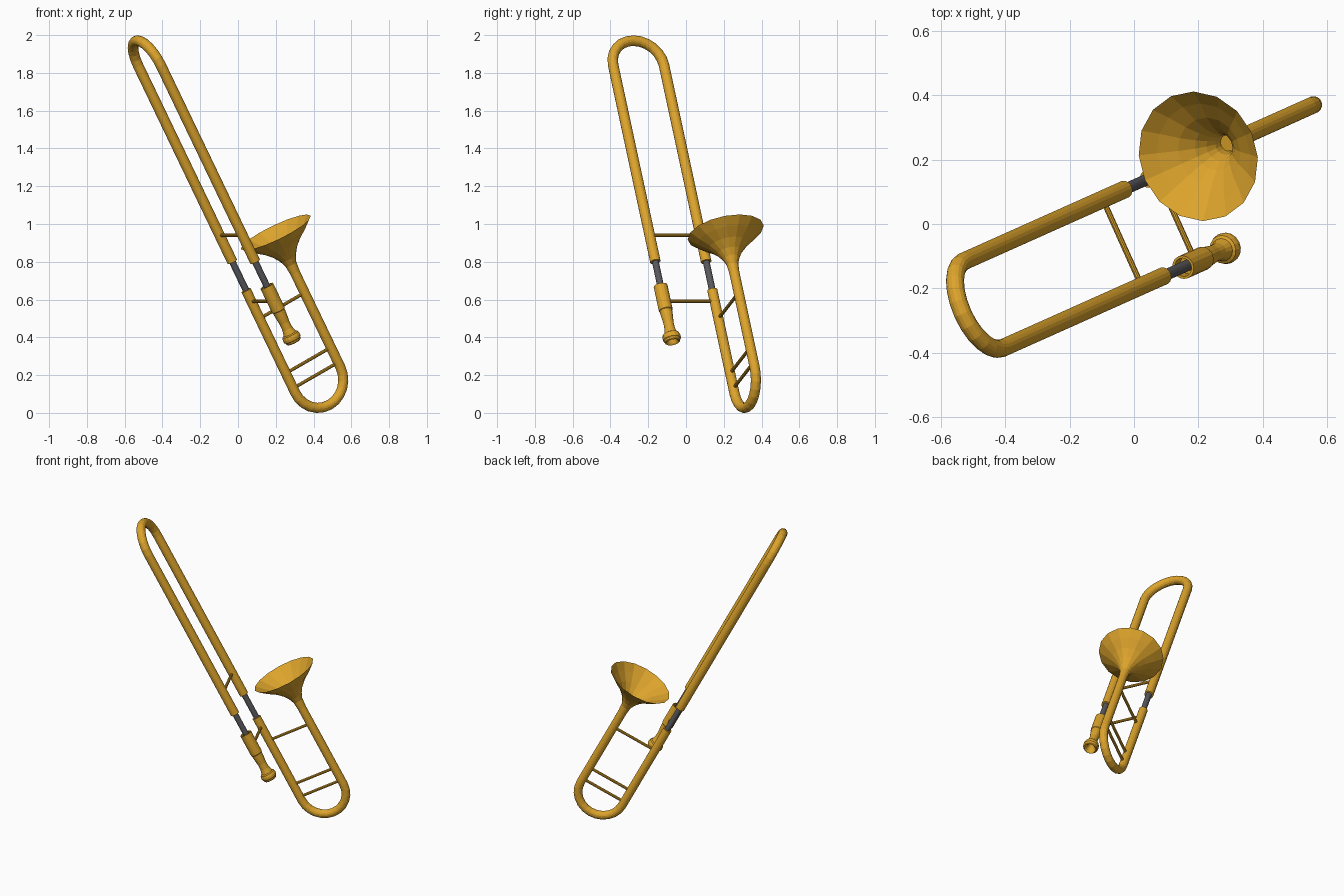
import bpy, math
from mathutils import Matrix, Vector

if "Cube" in bpy.data.objects:
    bpy.data.objects.remove(bpy.data.objects["Cube"])

# Instrument frame: X across the slide, Y towards the bell, Z along the tubes
u = Vector((-0.425, -0.19, 0.885)).normalized()
s = Vector((0.41, -0.912, 0))
s = (s - u * s.dot(u)).normalized()
n = u.cross(s)
ORIGIN = Vector((-0.03, 0.107, 0.80))
FRAME = Matrix.Translation(ORIGIN) @ Matrix((s, n, u)).transposed().to_4x4()
W = 0.295


def material(name, color):
    m = bpy.data.materials.new(name)
    m.diffuse_color = color
    m.use_nodes = True
    m.node_tree.nodes["Principled BSDF"].inputs["Base Color"].default_value = m.diffuse_color
    return m


GOLD = material("brass", (0.72, 0.37, 0.025, 1))
GREY = material("steel", (0.1, 0.1, 0.11, 1))


def add(name, verts, faces, mat):
    me = bpy.data.meshes.new(name)
    me.from_pydata([FRAME @ Vector(v) for v in verts], [], faces)
    me.materials.append(mat)
    ob = bpy.data.objects.new(name, me)
    bpy.context.collection.objects.link(ob)
    return ob


def skin(name, rings, mat, caps):
    k = len(rings[0])
    faces = [(i * k + j, i * k + (j + 1) % k, (i + 1) * k + (j + 1) % k, (i + 1) * k + j)
             for i in range(len(rings) - 1) for j in range(k)]
    if caps:
        last = (len(rings) - 1) * k
        faces += [tuple(reversed(range(k))), tuple(range(last, last + k))]
    return add(name, [v for r in rings for v in r], faces, mat)


def tube(name, path, r, mat=GOLD, sides=16, normal=(0, 1, 0)):
    """Sweep a circle along a planar path; normal is the plane's normal."""
    pts, nv, rings = [Vector(p) for p in path], Vector(normal), []
    for i, p in enumerate(pts):
        t = (pts[min(i + 1, len(pts) - 1)] - pts[max(i - 1, 0)]).normalized()
        if 0 < i < len(pts) - 1:
            t = ((pts[i + 1] - p).normalized() + (p - pts[i - 1]).normalized()).normalized()
        side = t.cross(nv)
        rings.append([p + r * (math.cos(a) * nv + math.sin(a) * side)
                      for a in (2 * math.pi * (j + 0.5) / sides for j in range(sides))])
    return skin(name, rings, mat, True)


def lathe(name, profile, x, y, sides=16):
    """Revolve (height, radius) pairs around a tube axis."""
    rings = [[(x + r * math.cos(2 * math.pi * j / sides), y + r * math.sin(2 * math.pi * j / sides), h)
              for j in range(sides)] for h, r in profile]
    return skin(name, rings, GOLD, False)


def arc(steps=12):
    return [math.pi * i / steps for i in range(steps + 1)]


# Outer slide: long U at the top
R = W / 2
tube("outer_slide",
     [(0, 0, 0)] + [(R - R * math.cos(a), 0, 1.175 + R * math.sin(a)) for a in arc()] + [(W, 0, 0)],
     0.028)

# Inner slide tubes
for i, x in enumerate((0, W)):
    tube(f"inner_slide_{i + 1}", [(x, 0, 0.03), (x, 0, -0.22)], 0.018, GREY)

# Bell section tube: U at the bottom
tube("bell_tube",
     [(0, 0, -0.17)] + [(0, R - R * math.cos(a), -0.785 - R * math.sin(a)) for a in arc()] + [(0, W, -0.2)],
     0.027, normal=(1, 0, 0))

# Flared bell
lathe("bell", [(-0.22, 0.027), (-0.17, 0.031), (-0.135, 0.045), (-0.10, 0.068),
               (-0.06, 0.107), (-0.02, 0.16), (0.02, 0.205)], 0, W)

# Mouthpiece receiver with open top
lathe("mouthpiece_receiver", [(-0.185, 0.018), (-0.185, 0.029), (-0.145, 0.029), (-0.145, 0.037),
                              (-0.29, 0.037), (-0.295, 0.032), (-0.295, 0.0)], W, 0)
# Mouthpiece: shank, cup and rim
lathe("mouthpiece", [(-0.29, 0.034), (-0.33, 0.031), (-0.365, 0.027), (-0.40, 0.028), (-0.42, 0.033),
                     (-0.43, 0.036), (-0.435, 0.045), (-0.45, 0.049), (-0.465, 0.048), (-0.47, 0.043),
                     (-0.478, 0.041), (-0.482, 0.036), (-0.475, 0.029), (-0.445, 0.018), (-0.43, 0.0)], W, 0)

# Slide braces
for name, z in (("outer_slide_brace", 0.158), ("inner_slide_brace", -0.237)):
    tube(name, [(0, 0, z), (W, 0, z)], 0.009, sides=10)

# Bell braces
for i, z in enumerate((-0.757, -0.667, -0.34)):
    tube(f"bell_brace_{i + 1}", [(0, 0, z), (0, W, z)], 0.009, sides=10, normal=(1, 0, 0))
